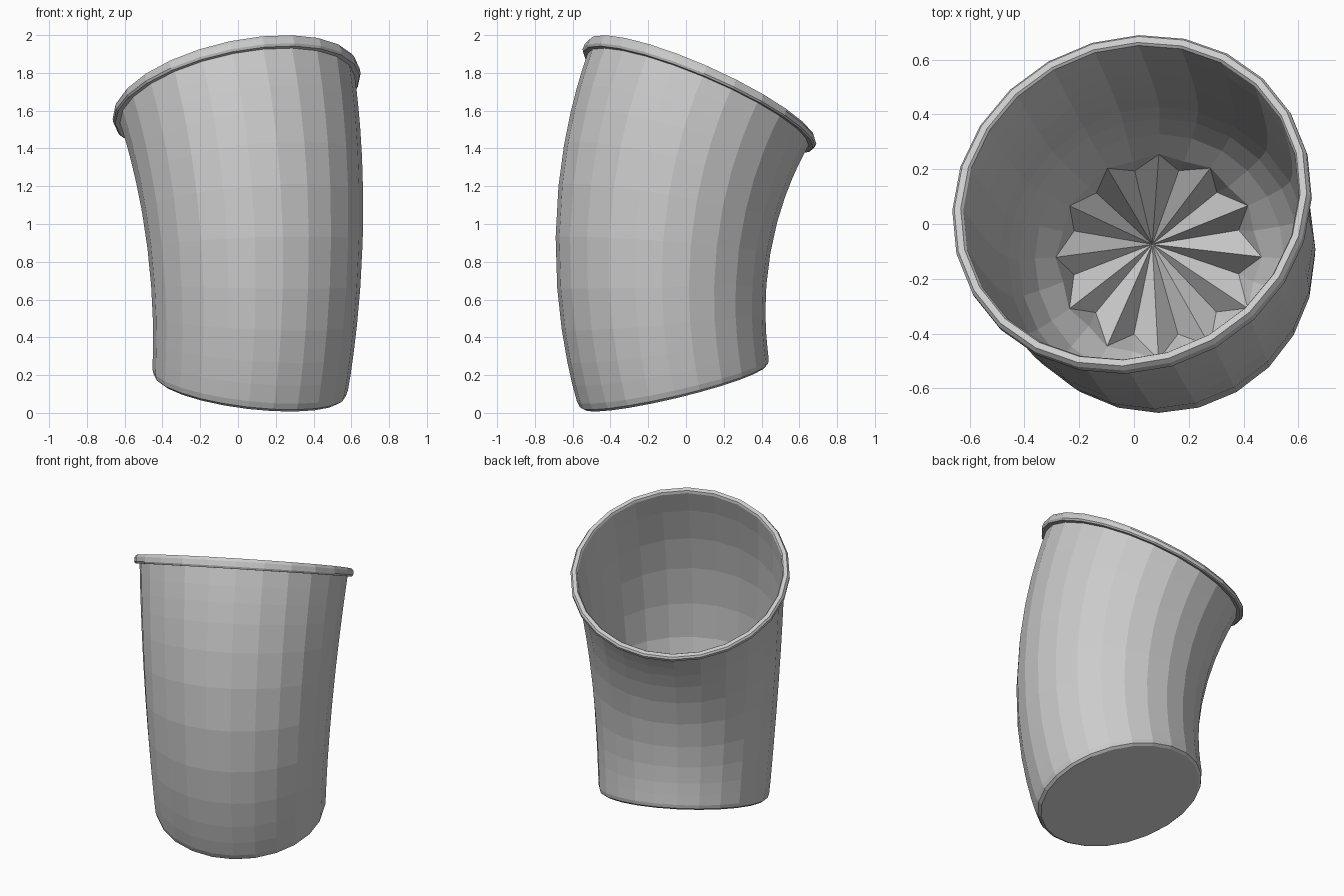
import bpy
import bmesh
from math import sin, cos, pi, radians
from mathutils import Vector

cube = bpy.data.objects.get("Cube")
if cube:
    bpy.data.objects.remove(cube)

SIDES = 24
BEND_RADIUS = 2.21
START = radians(-15)             # lean of the base
LEAN = Vector((-0.45, 0.89)).normalized()      # direction the mouth leans
ACROSS = Vector((LEAN.y, -LEAN.x))

grey = bpy.data.materials.new("plain grey")
grey.use_nodes = True
grey.diffuse_color = (0.6, 0.6, 0.6, 1)
grey.node_tree.nodes["Principled BSDF"].inputs["Base Color"].default_value = (0.6, 0.6, 0.6, 1)


def bend(x, y, s):
    """Wrap a point of the straight cup around the bending arc."""
    flat = Vector((x, y))
    a, b = flat.dot(LEAN), flat.dot(ACROSS)
    t = START + s / BEND_RADIUS
    p = LEAN * (-0.157 + BEND_RADIUS * (1 - cos(t)) + a * cos(t)) + ACROSS * (b + 0.026)
    return Vector((p.x, p.y, 0.707 + BEND_RADIUS * sin(t) - a * sin(t)))


def lathe(name, rings, base=False, centre=None):
    """Rings hold (radius, height), or a pair of those used in turn."""
    bm = bmesh.new()
    loops = []
    for ring in rings:
        pair = ring if isinstance(ring[0], tuple) else (ring, ring)
        loop = []
        for i in range(SIDES):
            r, s = pair[i % 2]
            a = 2 * pi * i / SIDES
            loop.append(bm.verts.new(bend(r * cos(a), r * sin(a), s)))
        loops.append(loop)
    for low, high in zip(loops, loops[1:]):
        for i in range(SIDES):
            j = (i + 1) % SIDES
            bm.faces.new((low[i], low[j], high[j], high[i]))
    if base:
        bm.faces.new(loops[0][::-1])
    if centre is not None:
        tip = bm.verts.new(bend(0, 0, centre))
        for i in range(SIDES):
            bm.faces.new((loops[-1][i], loops[-1][(i + 1) % SIDES], tip))
    mesh = bpy.data.meshes.new(name)
    bm.to_mesh(mesh)
    bm.free()
    mesh.materials.append(grey)
    obj = bpy.data.objects.new(name, mesh)
    bpy.context.collection.objects.link(obj)


# Outer wall with a softened foot and a flat base
outer = [(0.495, 0), (0.512, 0.012), (0.52, 0.04)]
outer += [(0.52 + 0.115 * (s / 1.57) ** 1.15, s)
          for s in (0.12, 0.22, 0.36, 0.54, 0.76, 0.98, 1.16, 1.3, 1.4, 1.48, 1.57)]
lathe("outer_wall", outer, base=True)

# Rolled lip around the mouth
lathe("rim", [(0.632, 1.562), (0.66, 1.562), (0.668, 1.572), (0.668, 1.597),
              (0.658, 1.612), (0.634, 1.612), (0.626, 1.6)])

# Inner wall, rounding in towards the floor
lathe("inner_wall", [(0.626, 1.6), (0.618, 1.48), (0.606, 1.3), (0.592, 1.12), (0.573, 0.92),
                     (0.552, 0.74), (0.515, 0.6), (0.455, 0.48), ((0.378, 0.39), (0.36, 0.36))])

# Pleated star-shaped floor sinking to a point
tips = ((0.378, 0.39), (0.36, 0.36))
star = ((0.376, 0.385), (0.312, 0.23))
lathe("pleated_floor", [tips, star], centre=0.06)
